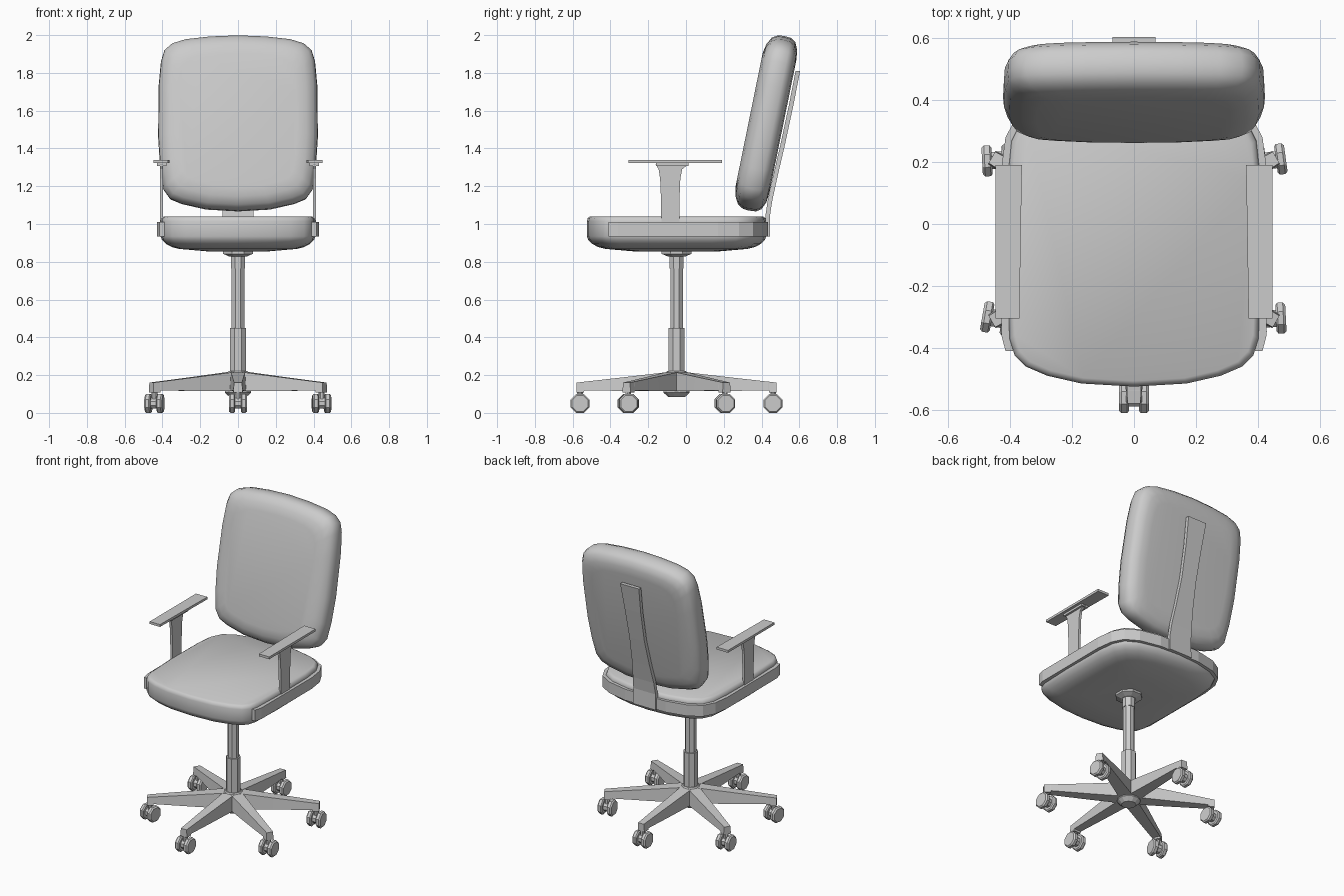
import bpy, bmesh, math
from mathutils import Matrix, Vector

if "Cube" in bpy.data.objects:
    bpy.data.objects.remove(bpy.data.objects["Cube"])

CY = -0.05  # y of the central column


def make(name, verts, faces, smooth=None, matrix=None):
    me = bpy.data.meshes.new(name)
    me.from_pydata([tuple(v) for v in verts], [], faces)
    bm = bmesh.new()
    bm.from_mesh(me)
    bmesh.ops.recalc_face_normals(bm, faces=bm.faces)
    bm.to_mesh(me)
    bm.free()
    ob = bpy.data.objects.new(name, me)
    bpy.context.collection.objects.link(ob)
    if matrix:
        ob.matrix_world = matrix
    if smooth:
        bpy.ops.object.select_all(action='DESELECT')
        ob.select_set(True)
        bpy.context.view_layer.objects.active = ob
        bpy.ops.object.shade_smooth_by_angle(angle=math.radians(smooth))
    return ob


def loft(name, rings, smooth=None, matrix=None):
    """Join equal-length closed rings and cap both ends."""
    n = len(rings[0])
    verts = [v for r in rings for v in r]
    faces = [[k * n + i, k * n + (i + 1) % n, (k + 1) * n + (i + 1) % n, (k + 1) * n + i]
             for k in range(len(rings) - 1) for i in range(n)]
    faces += [list(range(n)), list(range((len(rings) - 1) * n, len(rings) * n))]
    return make(name, verts, faces, smooth, matrix)


def cushion(name, half, layers, matrix=None):
    """Mirrored outline lofted through (depth, inset) layers."""
    pts = half + [(-x, y) for x, y in reversed(half) if x > 0]
    hx = max(p[0] for p in pts)
    lo, hi = min(p[1] for p in pts), max(p[1] for p in pts)
    c, hy = (lo + hi) / 2, (hi - lo) / 2
    rings = [[(x * (1 - s / hx), c + (y - c) * (1 - s / hy), d) for x, y in pts]
             for d, s in layers]
    return loft(name, rings, 45, matrix)


def turned(name, profile, sides, matrix):
    """Lathe (radius, height) profile around local z."""
    rings = [[(r * math.cos((i + .5) * math.tau / sides),
               r * math.sin((i + .5) * math.tau / sides), z) for i in range(sides)]
             for r, z in profile]
    return loft(name, rings, None, matrix)


def box(name, x, y, z):
    return loft(name, [[(x[0], y[0], h), (x[1], y[0], h), (x[1], y[1], h), (x[0], y[1], h)] for h in z])


# Seat cushion
seat_half = [(0, -.525), (.17, -.515), (.28, -.49), (.35, -.46), (.385, -.425), (.402, -.37),
             (.41, -.15), (.408, .15), (.395, .27), (.36, .34), (.28, .385), (.15, .415), (0, .425)]
cushion("seat", seat_half,
        [(.855, .25), (.868, .10), (.878, .06), (.895, .028), (.915, .008), (.935, 0),
         (1.015, 0), (1.032, .005), (1.04, .018)])

# Backrest cushion, leaning back
back_half = [(0, -.475), (.17, -.465), (.30, -.435), (.36, -.41), (.395, -.36), (.412, -.25),
             (.423, -.08), (.42, .2), (.408, .33), (.39, .39), (.35, .425), (.28, .447),
             (.15, .462), (0, .468)]
a = math.radians(11.5)
tilt = Matrix(((1, 0, 0, 0),
               (0, math.sin(a), math.cos(a), .425),
               (0, math.cos(a), -math.sin(a), 1.537),
               (0, 0, 0, 1)))
cushion("backrest", back_half,
        [(-.092, .11), (-.082, .06), (-.06, .02), (-.03, .003), (0, 0), (.04, .003),
         (.066, .02), (.084, .06), (.09, .11)], tilt)

# U-shaped frame wrapping the sides and back of the seat
outer = [(.415, -.41), (.428, -.36), (.43, .17), (.415, .28), (.375, .355), (.29, .405), (.15, .435)]
inner = [(.39, -.41), (.398, -.36), (.40, .17), (.385, .265), (.35, .33), (.28, .375), (.15, .405)]
n = len(outer)
path_o = outer + [(-x, y) for x, y in reversed(outer)]
path_i = inner + [(-x, y) for x, y in reversed(inner)]
loft("seat_frame", [[(*o, .935), (*o, 1.01), (*i, 1.01), (*i, .935)]
                    for o, i in zip(path_o, path_i)])

# Spine carrying the backrest: (y, z, half width)
spine = [(.442, .935, .085), (.44, 1.04, .083), (.452, 1.12, .078), (.478, 1.24, .066),
         (.52, 1.42, .056), (.565, 1.63, .06), (.60, 1.81, .07)]
loft("back_spine", [[(-w, y - .02, z), (w, y - .02, z), (w, y + .004, z), (-w, y + .004, z)]
                    for y, z, w in spine])

# Armrests
post = [(-.13, -.035, .96), (-.132, -.035, 1.12), (-.137, -.03, 1.24), (-.145, -.02, 1.29),
        (-.162, .015, 1.318)]
for s, side in ((1, "right"), (-1, "left")):
    loft("arm_post_" + side, [[(s * .397, y0, z), (s * .414, y0, z), (s * .414, y1, z), (s * .397, y1, z)]
                              for y0, y1, z in post])
    box("arm_bracket_" + side, (s * .378, s * .428), (-.16, .012), (1.308, 1.322))
    loft("arm_pad_" + side, [[(s * .37, -.305, z), (s * .447, -.305, z), (s * .447, .19, z), (s * .362, .19, z)]
                             for z in (1.322, 1.338)])

# Gas column and mounting plate
at = Matrix.Translation((0, CY, 0))
turned("lower_column", [(.046, .2), (.046, .45)], 8, at)
turned("upper_column", [(.036, .44), (.036, .765), (.041, .765), (.041, .835)], 8, at)
turned("mount_plate", [(.05, .828), (.085, .842), (.085, .862)], 8, at)
turned("base_hub", [(.045, .083), (.072, .108), (.072, .2), (.05, .222)], 12, at)

# Six legs with twin-wheel casters
leg = [(.03, .218, .115), (.25, .192, .116), (.488, .165, .119), (.49, .165, .108), (.53, .16, .108)]
swivel = [8, 0, 3, -10, 0, 3]
for k in range(6):
    ang = math.radians(30 + 60 * k)
    rot = at @ Matrix.Rotation(ang, 4, 'Z')
    rings = []
    for r, top, bot in leg:
        w = .046 - .04 * r
        rings.append([(r, -w, bot), (r, w, bot), (r, w * .85, top), (r, -w * .85, top)])
    loft(f"base_leg_{k}", rings, None, rot)

    pos = at @ Vector((.511 * math.cos(ang), .511 * math.sin(ang), 0))
    cast = Matrix.Translation(pos) @ Matrix.Rotation(math.radians(swivel[k]), 4, 'Z')
    turned(f"caster_stem_{k}", [(.016, .05), (.016, .115)], 8, cast)
    axle = cast @ Matrix.Translation((0, 0, .05)) @ Matrix.Rotation(math.pi / 2, 4, 'Y')
    turned(f"caster_hub_{k}", [(.03, -.018), (.03, .018)], 8, axle)
    R = .05 / math.cos(math.pi / 8)
    for s in (-1, 1):
        turned(f"caster_wheel_{k}_{s}", [(R * .85, s * .016), (R, s * .022), (R, s * .04), (R * .85, s * .048)],
               8, axle)
